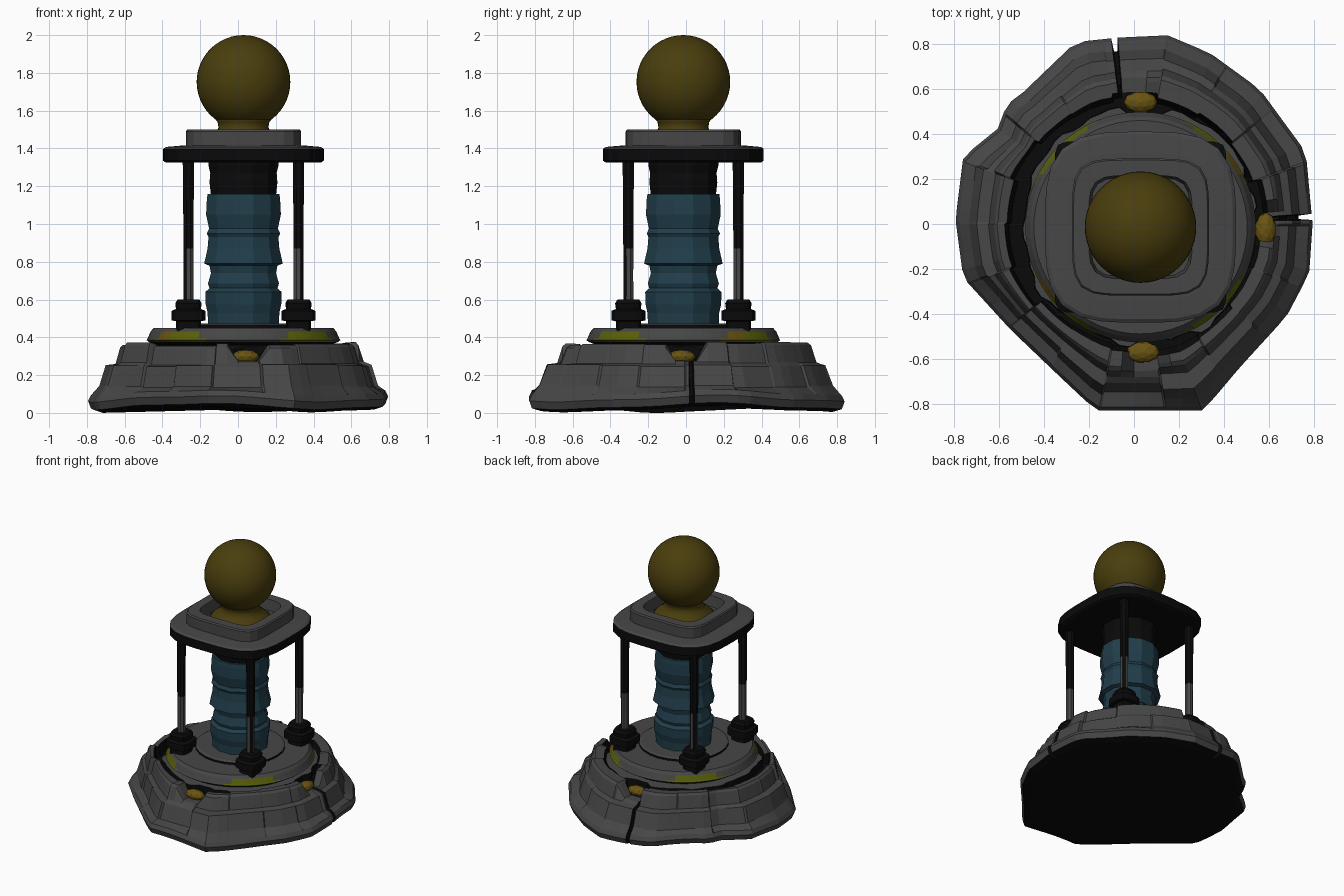
import bpy, bmesh, math, random
from math import sin, cos, pi, radians

if "Cube" in bpy.data.objects:
    bpy.data.objects.remove(bpy.data.objects["Cube"])

random.seed(4)
CX, CY = 0.029, -0.014          # axis of the monument


def material(name, rgb):
    m = bpy.data.materials.new(name)
    m.diffuse_color = (*rgb, 1)
    m.use_nodes = True
    m.node_tree.nodes["Principled BSDF"].inputs["Base Color"].default_value = m.diffuse_color
    return m


GREY = material("stone grey", (0.062, 0.062, 0.062))
BLACK = material("dark stone", (0.003, 0.003, 0.003))
BLUE = material("slate blue", (0.015, 0.048, 0.070))
GOLD = material("dull gold", (0.068, 0.048, 0.004))
AMBER = material("amber", (0.14, 0.088, 0.006))
LIME = material("moss", (0.105, 0.12, 0.003))


def finish(name, bm, mats, rule=None, smooth=False):
    """Turn a bmesh into an object; rule(face) gives the material index."""
    bmesh.ops.recalc_face_normals(bm, faces=bm.faces)
    for f in bm.faces:
        f.smooth = smooth
        if rule:
            f.material_index = rule(f)
    me = bpy.data.meshes.new(name)
    bm.to_mesh(me)
    bm.free()
    for m in mats:
        me.materials.append(m)
    ob = bpy.data.objects.new(name, me)
    bpy.context.collection.objects.link(ob)
    return ob


def loft(angles, count, point, centre=(CX, CY), bands=None):
    """Stack closed rings; point(ring, angle) returns radius and height."""
    bm = bmesh.new()
    rings = []
    for j in range(count):
        ring = []
        for t in angles:
            r, z = point(j, t)
            ring.append(bm.verts.new((centre[0] + r * cos(t), centre[1] + r * sin(t), z)))
        rings.append(ring)
    n = len(angles)
    for j in range(count - 1):
        for i in range(n):
            k = (i + 1) % n
            f = bm.faces.new((rings[j][i], rings[j][k], rings[j + 1][k], rings[j + 1][i]))
            f.material_index = bands[j] if bands else 0
    bm.faces.new(rings[0][::-1]).material_index = bands[0] if bands else 0
    bm.faces.new(rings[-1]).material_index = bands[-1] if bands else 0
    return bm


def even(n, off=0.0):
    return [2 * pi * (i + off) / n for i in range(n)]


def profile(rings, power=2.0, turn=0.0, scale=1.0):
    """Rings of (height, half width) with a round or squarish section."""
    def point(j, t):
        z, h = rings[j]
        a = t - turn
        return scale * h / (abs(cos(a)) ** power + abs(sin(a)) ** power) ** (1 / power), z
    return point


# ---- rock base: stepped, cracked boulder with a hollow top
OUTLINE = [(-.17, -.83), (.31, -.83), (.47, -.64), (.68, -.41), (.78, -.22),
           (.795, 0), (.765, .32), (.56, .6), (.34, .76), (.15, .84), (-.07, .83), (-.26, .81),
           (-.5, .58), (-.57, .53), (-.6, .43), (-.76, .3), (-.795, .02), (-.76, -.24),
           (-.55, -.47), (-.33, -.68)]
POLAR = sorted((math.atan2(y, x) % (2 * pi), math.hypot(x, y)) for x, y in OUTLINE)
POLAR = [(POLAR[-1][0] - 2 * pi, POLAR[-1][1])] + POLAR + [(POLAR[0][0] + 2 * pi, POLAR[0][1])]


def outline(t):
    """Radius of the straight-edged outline at angle t."""
    for (a, r), (b, s) in zip(POLAR, POLAR[1:]):
        if a <= t <= b:
            return r * s * sin(b - a) / (r * sin(t - a) + s * sin(b - t))
    return 0.8


CRACKS = [2.3, 96.0]
NOTCHES = [0, 90, 275]
degs = [5.0 * k for k in range(72)] + [20.0 * k + 19.3 for k in range(18)]
degs = [d for d in degs if all(abs(d - c) > 1.2 for c in CRACKS)]
for c in CRACKS:
    degs += [c - 1.0, c - 0.6, c + 0.6, c + 1.0]
rock_angles = [radians(d) for d in sorted(degs)]
jitter = [[random.uniform(-1, 1) for _ in range(18)] for _ in range(4)]
# height, mean radius, share of the outline, tier
TIERS = [(.02, .74, .9, 0), (.035, .785, 1, 0), (.075, .80, 1, 0), (.105, .785, 1, 0),
         (.14, .735, .9, 1), (.25, .70, .75, 1), (.262, .66, .6, 2), (.35, .635, .5, 2),
         (.365, .62, .4, 2), (.362, .575, .2, 3), (.285, .555, .1, 3), (.28, .40, 0, 3)]


def rock_point(j, t):
    z, r, share, tier = TIERS[j]
    d = math.degrees(t)
    r += share * (outline(t) - 0.8)
    block = int(d / 20 + 1e-6) % 18
    if tier == 0:
        z += 0.015 * sin(3 * t + 1) + 0.005 * sin(7 * t)
    elif j < 11:
        r += (0.024 if tier == 3 else 0.018) * jitter[tier][block]
        if j < 10:
            z += 0.008 * jitter[tier][block] if j < 7 else 0.012 * jitter[2][block]
    # notches in the rim
    if 7 <= j <= 9 and min(abs((d - q + 180) % 360 - 180) for q in NOTCHES) < 6:
        z = 0.275
    if j < 9 and any(abs(d - c) < 0.8 for c in CRACKS):
        r -= 0.06
    return r, max(z, 0.0)


rock = loft(rock_angles, len(TIERS), rock_point, (0, 0), [1, 0, 0, 0, 0, 0, 0, 0, 0, 1, 1])
for f in rock.faces:
    c = f.calc_center_median()
    d = math.degrees(math.atan2(c.y, c.x)) % 360
    if any(abs(d - q) < 0.9 for q in CRACKS):
        f.material_index = 1
finish("rock_base", rock, [GREY, BLACK])

# ---- amber nubs in the rim notches
for i, deg in enumerate((-1, 90, 271)):
    a = radians(deg)
    bm = bmesh.new()
    bmesh.ops.create_icosphere(bm, subdivisions=2, radius=1)
    for v in bm.verts:
        x, y = v.co.x * 0.047, v.co.y * 0.075
        v.co = (CX + cos(a) * (.557 + x) - sin(a) * y, CY + sin(a) * (.557 + x) + cos(a) * y,
                .298 + v.co.z * .036)
    finish(f"amber_nub_{i + 1}", bm, [AMBER])

# ---- ragged ledge around the platform, dark sides and grey top
ledge_jitter = [random.uniform(-.02, .014) for _ in range(36)]


def ledge_point(j, t):
    d = math.degrees(t)
    r = 0.532 + ledge_jitter[int(d / 10 + 1e-6) % 36]
    if min(abs((d - q + 180) % 360 - 180) for q in NOTCHES) < 10:
        r = 0.50
    return (r, .27) if j == 0 else (r - .004, .345) if j == 1 else (.44, .352)


finish("ledge", loft(even(72), 3, ledge_point, bands=[1, 0]), [GREY, BLACK])

# ---- round platform with moss along the diagonal sides
rings = [(.27, .44), (.36, .46), (.375, .50), (.385, .513), (.395, .507), (.43, .492), (.45, .475)]


def platform_rule(f):
    c = f.calc_center_median()
    a = math.degrees(math.atan2(c.y - CY, c.x - CX)) % 360
    off = a % 90 - 45
    if c.z < 0.375:
        return 1
    if c.z < 0.435 and abs(off) < (20 if c.z < 0.4 else 18):
        return 3 if a % 180 < 90 and off < -5 else 2
    return 0


finish("platform", loft(even(64), len(rings), profile(rings)),
       [GREY, BLACK, LIME, AMBER], platform_rule)
rings = [(.44, .31), (.465, .31), (.472, .295)]
finish("platform_step", loft(even(24), 3, profile(rings), bands=[1, 0]), [GREY, BLACK])

# ---- ribbed blue column and its dark capital
rings = [(.46, .187), (.53, .19), (.575, .20), (.64, .202), (.66, .18), (.685, .188), (.74, .172),
         (.78, .18), (.79, .208), (.87, .19), (.93, .185), (.95, .194), (.975, .182), (1.05, .198),
         (1.13, .194), (1.16, .19)]
finish("column", loft(even(12, .5), len(rings), profile(rings, scale=1.035)), [BLUE])
rings = [(1.15, .178), (1.22, .186), (1.27, .182), (1.31, .192), (1.34, .192)]
finish("capital", loft(even(12, .5), len(rings), profile(rings)), [BLACK])

# ---- four corner posts on stepped feet
for i in range(4):
    a = pi / 4 + i * pi / 2
    centre = (CX + .412 * cos(a), CY + .412 * sin(a))

    def post_rule(f):
        # pale worn lower part, outer side stays dark
        c = f.calc_center_median()
        out = (c.x - centre[0]) * cos(a) + (c.y - centre[1]) * sin(a)
        return 0 if c.z < 0.87 and out < 0.024 else 1

    rings = [(.57, .029), (.73, .028), (.87, .029), (1.1, .030), (1.34, .033)]
    finish(f"post_{i + 1}", loft(even(8, .5), 5, profile(rings), centre), [GREY, BLACK], post_rule)
    rings = [(.43, .066), (.485, .066), (.49, .09), (.54, .09), (.55, .066), (.58, .07), (.60, .058)]
    finish(f"post_foot_{i + 1}",
           loft(even(16), len(rings), profile(rings, 4, a - pi / 4), centre), [BLACK])

# ---- roof plate: dark below and on the sides, grey on top
rings = [(1.325, .41), (1.335, .425), (1.398, .425), (1.408, .41), (1.415, .33)]
finish("roof_plate", loft(even(32), 5, profile(rings, 3.5), bands=[1, 1, 0, 0]), [GREY, BLACK])

# ---- hollow slab that holds the globe
rings = [(1.405, .305), (1.49, .305), (1.50, .298), (1.50, .23), (1.42, .22)]
finish("globe_slab", loft(even(40), 5, profile(rings, 5)), [GREY])

# ---- globe and its flared socket
rings = [(1.425, .215), (1.45, .19), (1.48, .15), (1.51, .132), (1.54, .137), (1.575, .165)]
finish("globe_socket", loft(even(32), len(rings), profile(rings)), [GOLD], smooth=True)
bm = bmesh.new()
bmesh.ops.create_uvsphere(bm, u_segments=48, v_segments=24, radius=.248)
bmesh.ops.translate(bm, verts=bm.verts, vec=(CX, CY, 1.752))
finish("globe", bm, [GOLD], smooth=True)
